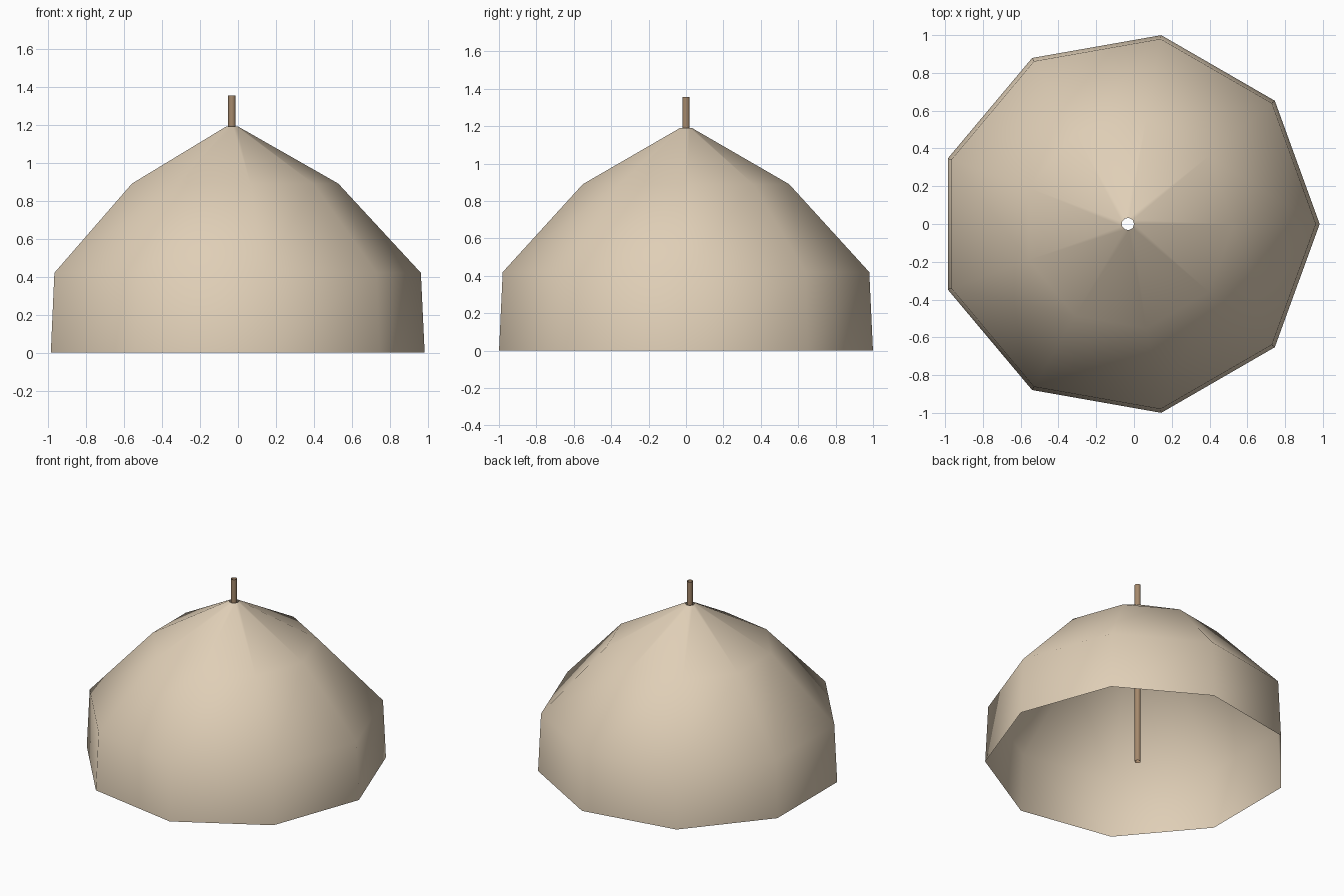
import bpy
import bmesh
from math import cos, sin, tau

cube = bpy.data.objects.get("Cube")
if cube:
    bpy.data.objects.remove(cube, do_unlink=True)

CENTRE_X = -0.032


def make_material(name, colour):
    mat = bpy.data.materials.new(name)
    mat.use_nodes = True
    mat.diffuse_color = (*colour, 1)
    mat.node_tree.nodes["Principled BSDF"].inputs["Base Color"].default_value = (*colour, 1)
    return mat


def lathe(name, profile, sides, mat):
    """Open, smooth-shaded surface of revolution from (radius, height) points."""
    bm = bmesh.new()
    rings = [[bm.verts.new((r * cos(tau * i / sides), r * sin(tau * i / sides), z))
              for i in range(sides)] for r, z in profile]
    for low, high in zip(rings, rings[1:]):
        for i in range(sides):
            j = (i + 1) % sides
            bm.faces.new((low[i], low[j], high[j], high[i])).smooth = True
    mesh = bpy.data.meshes.new(name)
    bm.to_mesh(mesh)
    bm.free()
    mesh.materials.append(mat)
    obj = bpy.data.objects.new(name, mesh)
    obj.location.x = CENTRE_X
    bpy.context.collection.objects.link(obj)
    return obj


canvas = make_material("canvas cream", (0.74, 0.62, 0.47))
wood = make_material("pole brown", (0.38, 0.25, 0.15))

# Nine-sided canvas shell, open at the floor and at the smoke hole
lathe("tent_canvas", [(1.015, 0), (0.995, 0.42), (0.56, 0.89), (0.033, 1.19)], 9, canvas)

# Hollow centre pole from the floor up through the smoke hole
lathe("centre_pole", [(0.02, 0), (0.02, 1.355)], 12, wood)
